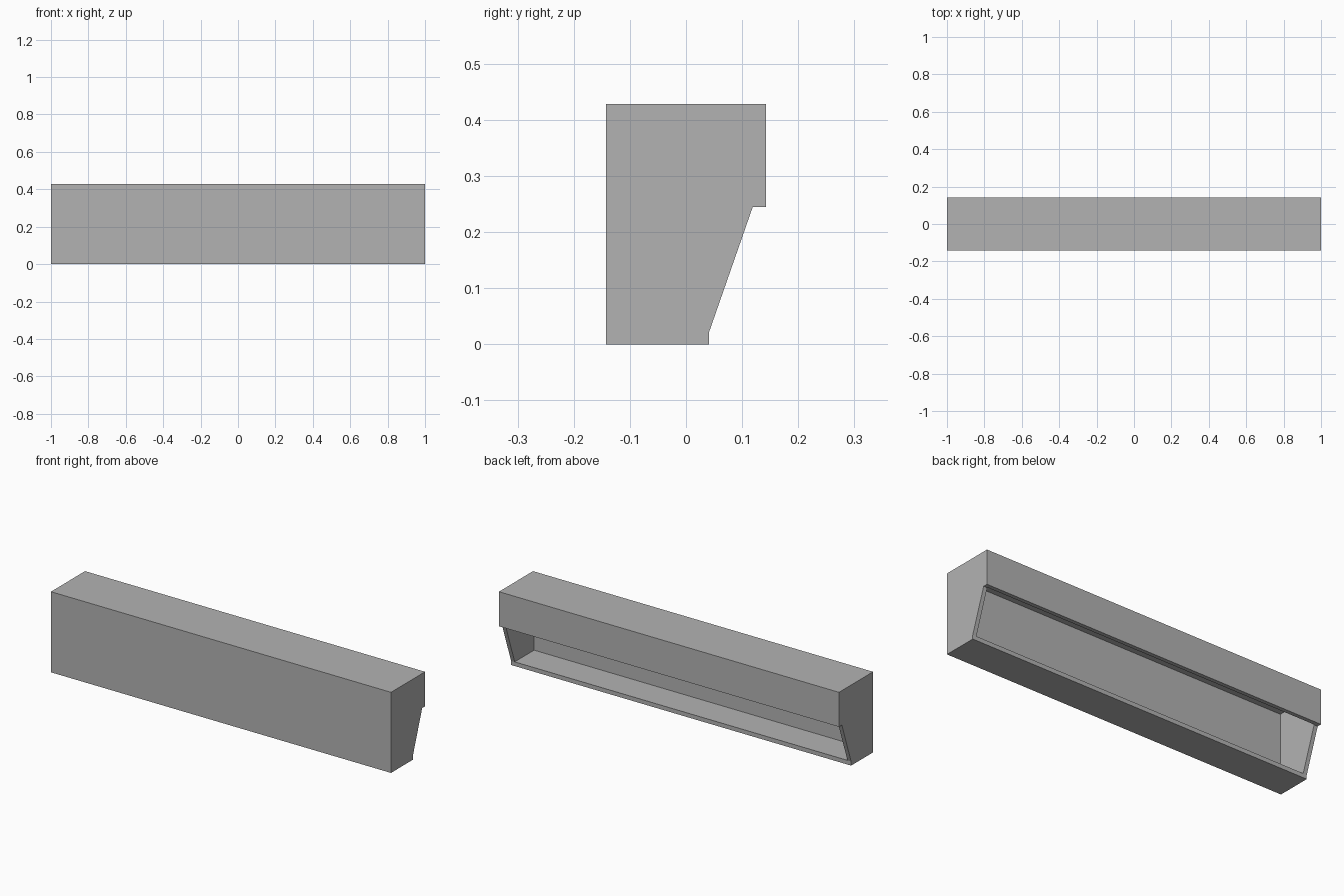
import bpy
import bmesh

if "Cube" in bpy.data.objects:
    bpy.data.objects.remove(bpy.data.objects["Cube"], do_unlink=True)

WALL = 0.0214
HALF_L, HALF_D, HEIGHT = 1.0, 0.143, 0.4286

grey = bpy.data.materials.new("plain grey")
grey.use_nodes = True
colour = (0.45, 0.45, 0.45, 1)
grey.diffuse_color = colour
grey.node_tree.nodes["Principled BSDF"].inputs["Base Color"].default_value = colour


def prism(name, profile, half_length):
    """Extrude a (y, z) profile along x, centred on the origin."""
    bm = bmesh.new()
    face = bm.faces.new([bm.verts.new((-half_length, y, z)) for y, z in profile])
    ext = bmesh.ops.extrude_face_region(bm, geom=[face])
    verts = [v for v in ext["geom"] if isinstance(v, bmesh.types.BMVert)]
    bmesh.ops.translate(bm, verts=verts, vec=(2 * half_length, 0, 0))
    bmesh.ops.recalc_face_normals(bm, faces=bm.faces)
    mesh = bpy.data.meshes.new(name)
    bm.to_mesh(mesh)
    bm.free()
    mesh.materials.append(grey)
    obj = bpy.data.objects.new(name, mesh)
    bpy.context.collection.objects.link(obj)
    return obj


# Outer casing with an upper back panel and a sloping lower back
casing = prism("casing", [
    (-HALF_D, 0), (0.041, 0), (0.041, 0.0214), (0.119, 0.245),
    (HALF_D, 0.245), (HALF_D, HEIGHT), (-HALF_D, HEIGHT)], HALF_L)

# Hollow interior, which breaks through the slope to form the opening
inner_front, inner_back = -HALF_D + WALL, HALF_D - WALL
floor, ceiling = WALL + 0.001, HEIGHT - WALL
cavity = prism("cavity_cutter", [
    (inner_front, floor), (inner_back, floor),
    (inner_back, ceiling), (inner_front, ceiling)], HALF_L - WALL)
cavity.hide_render = True

cut = casing.modifiers.new("hollow", "BOOLEAN")
cut.operation = "DIFFERENCE"
cut.solver = "EXACT"
cut.object = cavity
bpy.context.view_layer.objects.active = casing
bpy.ops.object.modifier_apply(modifier=cut.name)
bpy.data.objects.remove(cavity, do_unlink=True)
